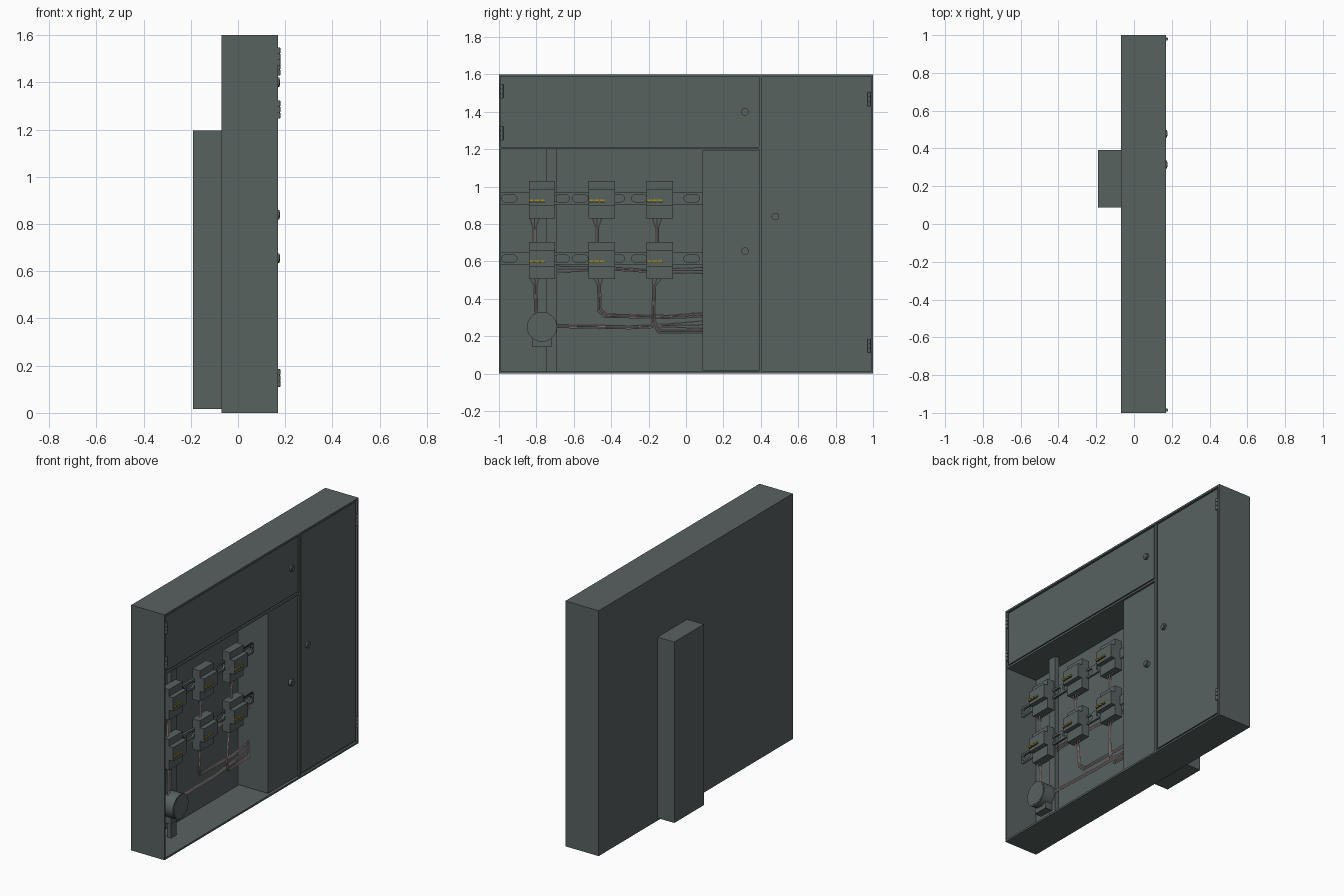
import bpy, bmesh, math

if "Cube" in bpy.data.objects:
    bpy.data.objects.remove(bpy.data.objects["Cube"])

def material(name, rgb):
    m = bpy.data.materials.new(name)
    m.diffuse_color = (*rgb, 1)
    m.use_nodes = True
    m.node_tree.nodes["Principled BSDF"].inputs["Base Color"].default_value = m.diffuse_color
    return m

GREY = material("grey_green_paint", (0.098, 0.122, 0.118))
YELLOW = material("yellow_toggle", (0.38, 0.27, 0.02))
BLACK = material("black_plastic", (0.012, 0.012, 0.012))
WIRE = material("pale_wire", (0.55, 0.46, 0.45))

def finish(name, bm, mat):
    me = bpy.data.meshes.new(name)
    bm.to_mesh(me)
    bm.free()
    me.materials.append(mat)
    ob = bpy.data.objects.new(name, me)
    bpy.context.collection.objects.link(ob)
    return ob

def box(name, x, y, z, mat=GREY):
    """Box given by (min, max) on each axis."""
    bm = bmesh.new()
    bmesh.ops.create_cube(bm, size=1)
    for v in bm.verts:
        v.co = [(a + b) / 2 + c * (b - a) for (a, b), c in zip((x, y, z), v.co)]
    return finish(name, bm, mat)

def cylinder(name, loc, r, length, axis="X", n=32, mat=GREY):
    bm = bmesh.new()
    bmesh.ops.create_cone(bm, cap_ends=True, segments=n, radius1=r, radius2=r, depth=length)
    ob = finish(name, bm, mat)
    ob.location = loc
    if axis == "X":
        ob.rotation_euler.y = math.pi / 2
    for p in ob.data.polygons:
        p.use_smooth = len(p.vertices) == 4
    return ob

def extruded_x(name, loops, x0, x1):
    """Filled (y, z) outline with holes, extruded along x."""
    cu = bpy.data.curves.new(name, "CURVE")
    cu.dimensions, cu.fill_mode = "2D", "BOTH"
    cu.extrude = (x1 - x0) / 2
    for pts in loops:
        s = cu.splines.new("POLY")
        s.points.add(len(pts) - 1)
        for p, (a, b) in zip(s.points, pts):
            p.co = (a, b, 0, 1)
        s.use_cyclic_u = True
    cu.materials.append(GREY)
    ob = bpy.data.objects.new(name, cu)
    ob.rotation_euler = (math.pi / 2, 0, math.pi / 2)
    ob.location.x = (x0 + x1) / 2
    bpy.context.collection.objects.link(ob)

def wire(name, pts):
    cu = bpy.data.curves.new(name, "CURVE")
    cu.dimensions = "3D"
    cu.bevel_depth, cu.bevel_resolution = 0.0035, 1
    s = cu.splines.new("POLY")
    s.points.add(len(pts) - 1)
    for p, c in zip(s.points, pts):
        p.co = (*c, 1)
    cu.materials.append(WIRE)
    bpy.context.collection.objects.link(bpy.data.objects.new(name, cu))

# Cabinet shell: back, walls, shelf and divider
X0, X1 = -0.07, 0.17
box("back_wall", (X0, X0 + 0.01), (-1, 1), (0, 1.6))
for side, a in (("left", -1), ("right", 0.988)):
    box(side + "_wall", (X0, X1), (a, a + 0.012), (0, 1.6))
box("floor_wall", (X0, X1), (-1, 1), (0, 0.012))
box("roof_wall", (X0, X1), (-1, 1), (1.588, 1.6))
box("shelf", (X0, X1 - 0.004), (-1, 0.4), (1.2, 1.213))
box("divider", (X0, X1 - 0.004), (0.39, 0.405), (0, 1.6))

# Doors, set slightly back from the frame
box("upper_door", (0.15, 0.164), (-0.98, 0.382), (1.222, 1.58))
box("upper_door_frame", (0.14, 0.156), (-0.99, 0.392), (1.21, 1.592))
box("tall_door", (0.15, 0.164), (0.415, 0.978), (0.025, 1.58))
box("tall_door_frame", (0.14, 0.156), (0.402, 0.99), (0.01, 1.592))

# Deep box that passes through the back
box("deep_box", (-0.19, 0.156), (0.088, 0.392), (0.016, 1.196))

# Locks and hinges
for i, (y, z) in enumerate(((0.315, 1.4), (0.478, 0.84), (0.315, 0.655))):
    cylinder(f"lock_ring_{i}", (0.163, y, z), 0.02, 0.025)
    cylinder(f"lock_core_{i}", (0.165, y, z), 0.013, 0.027)
for i, (y, z) in enumerate(((-0.985, 1.285), (-0.985, 1.51), (0.979, 1.467), (0.979, 0.148))):
    for k in (-1, 0, 1):
        cylinder(f"hinge_{i}_{k + 1}", (0.172, y, z + k * 0.025), 0.009, 0.022, "Z", 16)
    cylinder(f"hinge_pin_{i}", (0.172, y, z), 0.005, 0.076, "Z", 12)

# Vertical support strip and slotted rails
box("support_strip", (0.01, 0.04), (-0.747, -0.69), (0.012, 1.2))

def slot(y, z):
    arc = [math.radians(d) for d in range(-90, 91, 15)]
    right = [(y + 0.022 + 0.019 * math.cos(t), z + 0.019 * math.sin(t)) for t in arc]
    return right + [(2 * y - a, 2 * z - b) for a, b in right]

for n, z in (("upper", 0.937), ("lower", 0.615)):
    outline = [(-0.988, z - 0.032), (0.088, z - 0.032), (0.088, z + 0.032), (-0.988, z + 0.032)]
    slots = [slot(y, z) for y in (-0.945, -0.665, -0.565, -0.37, -0.25, 0.03)]
    extruded_x(n + "_rail", [outline] + slots, 0.038, 0.052)

# Breakers: stepped side profile swept across the width, with levers
COLUMNS = (-0.77, -0.45, -0.14)
PROFILE = ((0.035, -0.1), (0.09, -0.1), (0.09, -0.035), (0.12, -0.035),
           (0.12, 0.055), (0.09, 0.055), (0.09, 0.1), (0.035, 0.1))
for r, zc in (("upper", 0.93), ("lower", 0.605)):
    for c, yc in enumerate(COLUMNS):
        bm = bmesh.new()
        face = bm.faces.new([bm.verts.new((x, yc - 0.07, zc + z)) for x, z in PROFILE])
        ext = bmesh.ops.extrude_face_region(bm, geom=[face])["geom"]
        bmesh.ops.translate(bm, vec=(0, 0.14, 0),
                            verts=[v for v in ext if isinstance(v, bmesh.types.BMVert)])
        bmesh.ops.recalc_face_normals(bm, faces=bm.faces)
        finish(f"{r}_breaker_{c}", bm, GREY)
        for k in range(3):
            y = yc - 0.056 + k * 0.029
            z = zc - 0.005
            box(f"{r}_toggle_{c}_{k}", (0.118, 0.128), (y - 0.011, y + 0.011), (z - 0.005, z + 0.005), YELLOW)
            box(f"{r}_toggle_slot_{c}_{k}", (0.118, 0.122), (y - 0.013, y + 0.013), (z - 0.009, z - 0.004), BLACK)

# Round meter on its foot
cylinder("meter_body", (0.085, -0.77, 0.25), 0.08, 0.08, n=48)
cylinder("meter_face", (0.1, -0.77, 0.25), 0.072, 0.054, n=48)
box("meter_foot", (0.04, 0.09), (-0.82, -0.72), (0.143, 0.22))

# Wires between the breaker rows
for c, y in enumerate((-0.81, -0.475, -0.155)):
    for k in (-1, 0, 1):
        wire(f"row_wire_{c}_{k + 1}", [(0.06, y + k * 0.025, 0.835), (0.06, y + k * 0.018, 0.81),
                                       (0.06, y + k * 0.007, 0.78), (0.06, y + k * 0.007, 0.7)])
# Wires leaving the lower breakers
for k in (-1, 0, 1):
    d = k * 0.008
    wire(f"meter_wire_{k + 1}", [(0.06, -0.81 + 3 * d, 0.51), (0.06, -0.805 + d, 0.47), (0.06, -0.8 + d, 0.3)])
    wire(f"middle_wire_{k + 1}", [(0.05, -0.47 + 3 * d, 0.51), (0.05, -0.465 + d, 0.47),
                                  (0.04, -0.462 + d, 0.34 + d), (0.03, -0.43 + d, 0.31 + d),
                                  (0.03, -0.1, 0.303 + d), (0.02, 0.09, 0.315 + 1.5 * d)])
    wire(f"right_wire_{k + 1}", [(0.05, -0.155 + 3 * d, 0.51), (0.05, -0.17 + d, 0.47),
                                 (0.04, -0.175 + d, 0.28 + d), (0.03, -0.14 + d, 0.225 + d),
                                 (0.02, 0.09, 0.225 + d)])
    # Horizontal bundles from the strip and the meter to the deep box
    wire(f"upper_run_{k + 1}", [(0.03, -0.69, 0.558 + 2 * d), (0.03, -0.4, 0.562 + d),
                                (0.03, -0.2, 0.55 + d), (0.02, 0.09, 0.552 + 2 * d)])
    wire(f"lower_run_{k + 1}", [(0.05, -0.7, 0.255 + d), (0.04, -0.3, 0.248 + d),
                                (0.03, -0.1, 0.258 + d), (0.02, 0.09, 0.262 + 2.5 * d)])
